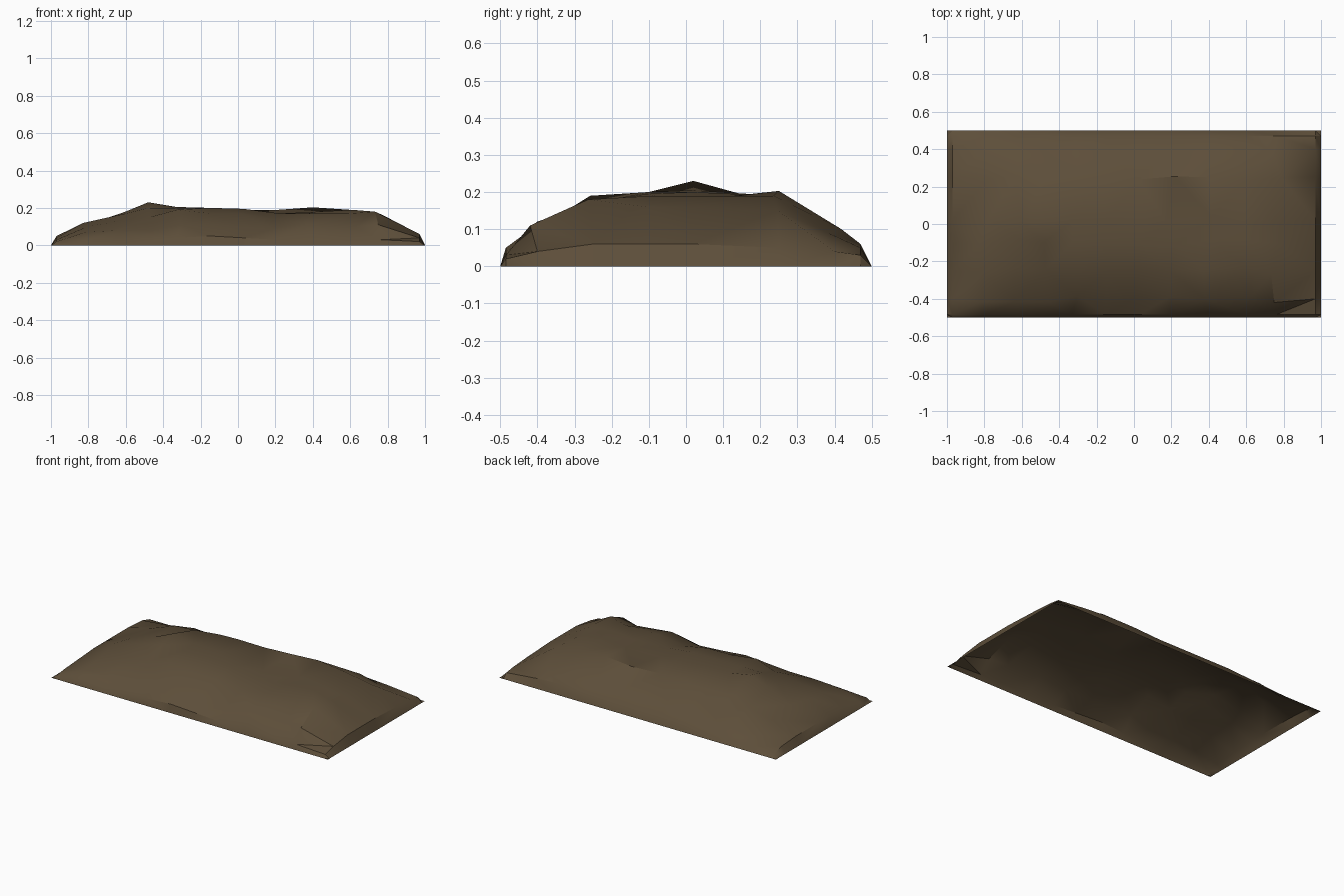
import bpy, bmesh, random

if "Cube" in bpy.data.objects:
    bpy.data.objects.remove(bpy.data.objects["Cube"])

random.seed(4)

# Dirt mound: heights in centi-units, one row per x station, one column per y station
xs = [-1, -.97, -.8, -.62, -.48, -.33, -.15, .03, .2, .4, .6, .76, .97, 1]
ys = [-.5, -.485, -.4, -.25, -.1, .02, .25, .4, .47, .5]
heights = [
    [2, 3, 4, 5, 5, 5, 4, 2],
    [3, 7, 10, 12, 12, 10, 6, 2],
    [2, 8, 13, 17, 18, 15, 8, 3],
    [3, 8, 15, 20, 23, 17, 8, 4],
    [4, 11, 19, 20, 20.5, 18, 9, 5],
    [5, 11, 17, 20, 20, 19, 10, 5],
    [4, 10, 17, 19.5, 18, 19, 10, 5],
    [3, 9, 14, 17, 17, 19, 10, 5],
    [3, 12, 17, 18, 18, 20.3, 10, 6],
    [3, 10, 17, 19, 19, 19, 10, 6],
    [3, 11, 18, 16, 16, 15, 9, 5],
    [2, 4, 6, 6, 6, 5, 4, 3],
]

bm = bmesh.new()
nx, ny = len(xs), len(ys)
grid = []
for i, x in enumerate(xs):
    row = []
    for j, y in enumerate(ys):
        rim = i in (0, nx - 1) or j in (0, ny - 1)
        z = 0 if rim else heights[i - 1][j - 1] / 100
        # slight sideways wobble breaks up the regular grid
        if 1 < i < nx - 2 and 1 < j < ny - 2 and z < .2:
            x2, y2 = x + random.uniform(-.03, .03), y + random.uniform(-.02, .02)
        else:
            x2, y2 = x, y
        row.append(bm.verts.new((x2, y2, z)))
    grid.append(row)

for i in range(nx - 1):
    for j in range(ny - 1):
        bm.faces.new((grid[i][j], grid[i + 1][j], grid[i + 1][j + 1], grid[i][j + 1]))
bmesh.ops.triangulate(bm, faces=bm.faces[:], quad_method='SHORT_EDGE')

mesh = bpy.data.meshes.new("dirt_mound")
bm.to_mesh(mesh)
bm.free()
mound = bpy.data.objects.new("dirt_mound", mesh)
bpy.context.collection.objects.link(mound)

# Earth colour
earth = bpy.data.materials.new("brown earth")
earth.diffuse_color = (.11, .077, .042, 1)
earth.use_nodes = True
earth.node_tree.nodes["Principled BSDF"].inputs["Base Color"].default_value = earth.diffuse_color
mesh.materials.append(earth)

# Smooth soil with sharp creases
bpy.context.view_layer.objects.active = mound
mound.select_set(True)
bpy.ops.object.shade_smooth_by_angle(angle=.6)
